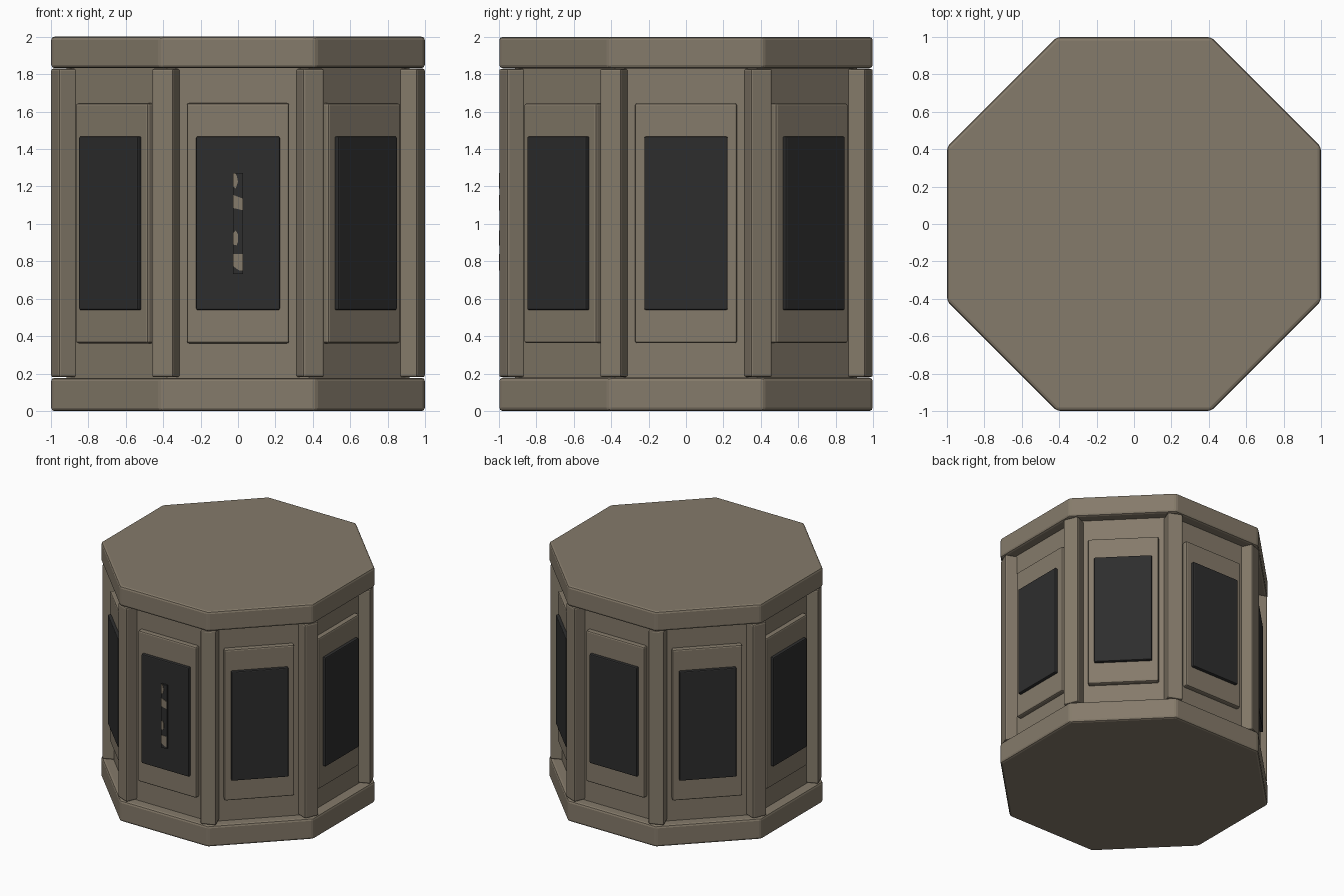
import bpy, bmesh, math
from mathutils import Matrix

if "Cube" in bpy.data.objects:
    bpy.data.objects.remove(bpy.data.objects["Cube"])


def material(name, rgb):
    m = bpy.data.materials.new(name)
    m.diffuse_color = (*rgb, 1)
    m.use_nodes = True
    m.node_tree.nodes["Principled BSDF"].inputs["Base Color"].default_value = m.diffuse_color
    return m


tan = material("warm_grey", (0.235, 0.197, 0.145))
dark = material("charcoal", (0.027, 0.027, 0.027))


def finish(name, bm, mat, bevel=0.0, segments=2):
    bmesh.ops.recalc_face_normals(bm, faces=bm.faces)
    me = bpy.data.meshes.new(name)
    bm.to_mesh(me)
    bm.free()
    me.materials.append(mat)
    ob = bpy.data.objects.new(name, me)
    bpy.context.collection.objects.link(ob)
    if bevel:
        b = ob.modifiers.new("bevel", 'BEVEL')
        b.width, b.segments = bevel, segments
        b.limit_method, b.angle_limit = 'ANGLE', math.radians(30)
    return ob


def octagon(name, apothem, z0, z1, bevel=0.0):
    bm = bmesh.new()
    r = apothem / math.cos(math.pi / 8)
    rings = [[bm.verts.new((r * math.cos((i + .5) * math.pi / 4),
                            r * math.sin((i + .5) * math.pi / 4), z))
              for i in range(8)] for z in (z0, z1)]
    bm.faces.new(rings[0])
    bm.faces.new(rings[1])
    for i in range(8):
        j = (i + 1) % 8
        bm.faces.new((rings[0][i], rings[0][j], rings[1][j], rings[1][i]))
    return finish(name, bm, tan, bevel)


def radial_box(name, angle, r0, r1, width, z0, z1, mat, bevel):
    # box reaching from radius r0 to r1 in the given direction
    bm = bmesh.new()
    m = (Matrix.Rotation(math.radians(angle), 4, 'Z')
         @ Matrix.Translation(((r0 + r1) / 2, 0, (z0 + z1) / 2))
         @ Matrix.Diagonal((r1 - r0, width, z1 - z0, 1)))
    bmesh.ops.create_cube(bm, size=1, matrix=m)
    return finish(name, bm, mat, bevel)


# end caps and recessed core
octagon("bottom_cap", 0.998, 0.0, 0.178, 0.018)
octagon("top_cap", 0.998, 1.832, 2.0, 0.018)
octagon("core_wall", 0.915, 0.15, 1.85)

# framed dark windows on each face, posts on each corner
for i in range(8):
    a = i * 45
    radial_box(f"panel_{i}", a, 0.87, 0.955, 0.546, 0.362, 1.645, tan, 0.012)
    radial_box(f"window_{i}", a, 0.92, 0.981, 0.446, 0.54, 1.467, dark, 0.008)
    radial_box(f"corner_post_{i}", a + 22.5, 0.88, 1.06, 0.124, 0.181, 1.829, tan, 0.012)

# slim handle on the front window
radial_box("front_handle", -90, 0.96, 0.996, 0.054, 0.732, 1.272, dark, 0)

# worn patches on the handle
patches = [
    [(-.026, 1.20), (-.012, 1.19), (0, 1.225), (-.006, 1.255), (-.015, 1.271), (-.026, 1.271)],
    [(-.026, 1.085), (.026, 1.073), (.026, 1.135), (-.026, 1.155)],
    [(-.026, .89), (-.008, .885), (0, .905), (0, .945), (-.012, .965), (-.026, .95)],
    [(-.026, .775), (0, .755), (.01, .75), (.026, .75), (.026, .838), (-.026, .838)],
]
for n, pts in enumerate(patches):
    bm = bmesh.new()
    f = bm.faces.new([bm.verts.new((x, -0.995, z)) for x, z in pts])
    g = bmesh.ops.extrude_face_region(bm, geom=[f])
    for v in g["geom"]:
        if isinstance(v, bmesh.types.BMVert):
            v.co.y = -0.999
    finish(f"handle_patch_{n}", bm, tan)
